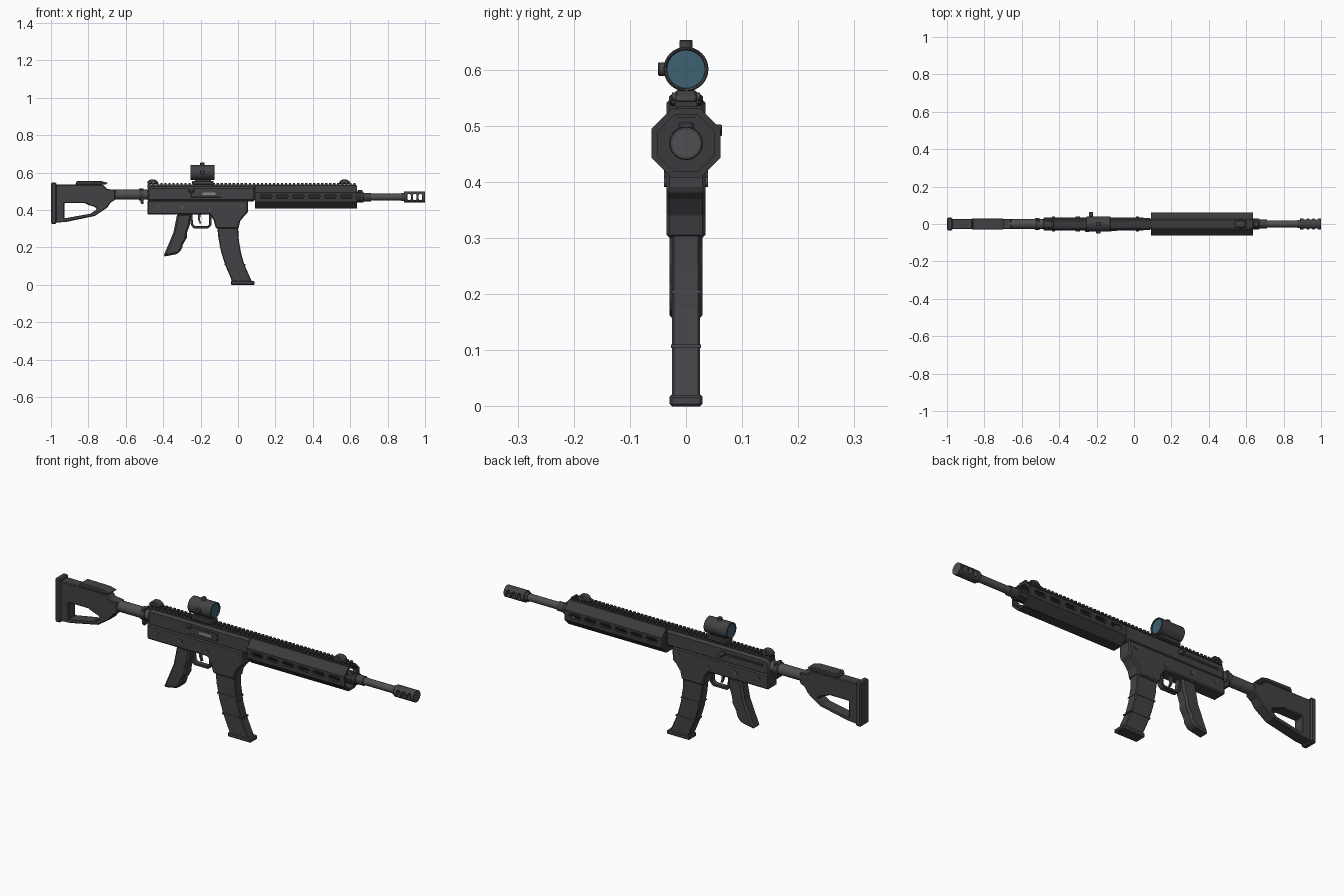
import bpy, bmesh, math
from mathutils import Matrix, Vector

cube = bpy.data.objects.get("Cube")
if cube:
    bpy.data.objects.remove(cube, do_unlink=True)


def material(name, r, g, b):
    m = bpy.data.materials.new(name)
    m.use_nodes = True
    m.diffuse_color = (r, g, b, 1)
    m.node_tree.nodes["Principled BSDF"].inputs["Base Color"].default_value = (r, g, b, 1)
    return m


BODY = material("dark grey", 0.055, 0.055, 0.06)
GUARD = material("charcoal", 0.042, 0.043, 0.045)
BLACK = material("near black", 0.02, 0.02, 0.022)
STEEL = material("steel grey", 0.08, 0.08, 0.085)
BOLT = material("light grey", 0.25, 0.25, 0.25)
LENS = material("blue lens", 0.045, 0.12, 0.17)
AXIS = 0.469  # bore height


def finish(name, bm, mat, bevel=0.0, smooth=False):
    bmesh.ops.recalc_face_normals(bm, faces=bm.faces)
    me = bpy.data.meshes.new(name)
    bm.to_mesh(me)
    bm.free()
    ob = bpy.data.objects.new(name, me)
    bpy.context.collection.objects.link(ob)
    me.materials.append(mat)
    if smooth:
        bpy.ops.object.select_all(action='DESELECT')
        ob.select_set(True)
        bpy.context.view_layer.objects.active = ob
        bpy.ops.object.shade_smooth_by_angle(angle=math.radians(35))
    if bevel:
        mod = ob.modifiers.new("bevel", 'BEVEL')
        mod.width, mod.segments, mod.limit_method = bevel, 1, 'ANGLE'
    return ob


def prism(name, pts, half, mat, bevel=0.004, y=0.0):
    """Side profile in x, z extruded across the width."""
    bm = bmesh.new()
    f = bm.faces.new([bm.verts.new((x, y - half, z)) for x, z in pts])
    ext = bmesh.ops.extrude_face_region(bm, geom=[f])
    verts = [v for v in ext["geom"] if isinstance(v, bmesh.types.BMVert)]
    bmesh.ops.translate(bm, verts=verts, vec=(0, 2 * half, 0))
    return finish(name, bm, mat, bevel)


def boxes(name, spans, mat, bevel=0.0):
    """Boxes given as ((x0, x1), (y0, y1), (z0, z1)) in one mesh."""
    bm = bmesh.new()
    for s in spans:
        mid = Vector([(a + b) / 2 for a, b in s])
        size = [b - a for a, b in s]
        bmesh.ops.create_cube(bm, size=1, matrix=Matrix.Translation(mid) @ Matrix.Diagonal((*size, 1)))
    return finish(name, bm, mat, bevel)


def rod(name, start, end, r, mat, n=24, turn=0.0, bevel=0.0, r2=None):
    a, b = Vector(start), Vector(end)
    d = b - a
    rot = d.to_track_quat('Z', 'Y').to_matrix().to_4x4()
    bm = bmesh.new()
    bmesh.ops.create_cone(bm, cap_ends=True, segments=n, radius1=r, radius2=r if r2 is None else r2,
                          depth=d.length,
                          matrix=Matrix.Translation((a + b) / 2) @ rot @ Matrix.Rotation(turn, 4, 'Z'))
    return finish(name, bm, mat, bevel, n > 8)


def xrod(name, x0, x1, r, mat, z=AXIS, **kw):
    return rod(name, (x0, 0, z), (x1, 0, z), r, mat, **kw)


def capsule(x, z, w, h):
    """Rounded slot outline."""
    r = min(w, h) / 2
    dx, dz = w / 2 - r, h / 2 - r
    out = []
    for i in range(12):
        a = math.radians(15 + 30 * i)
        c, s = math.cos(a), math.sin(a)
        out.append((x + r * c + math.copysign(dx, c), z + r * s + math.copysign(dz, s)))
    return out


def cut(ob, cutters):
    """Subtract the cutters, then discard them."""
    for c in cutters:
        c.hide_render = True
        c.modifiers.clear()
        mod = ob.modifiers.new("cut", 'BOOLEAN')
        mod.operation, mod.solver, mod.object = 'DIFFERENCE', 'EXACT', c
        bpy.context.view_layer.objects.active = ob
        bpy.ops.object.modifier_move_to_index(modifier=mod.name, index=0)
        bpy.ops.object.modifier_apply(modifier=mod.name)
        bpy.data.objects.remove(c, do_unlink=True)


# Shoulder stock
stock = prism("stock", [(-0.975, 0.535), (-0.72, 0.535), (-0.7, 0.512), (-0.655, 0.508), (-0.655, 0.455),
                        (-0.68, 0.44), (-0.7, 0.412), (-0.765, 0.368), (-0.92, 0.336), (-0.975, 0.332)],
              0.028, BODY)
cut(stock, [prism("stock_hole", [(-0.928, 0.437), (-0.82, 0.437), (-0.795, 0.425), (-0.762, 0.415),
                                 (-0.755, 0.402), (-0.79, 0.38), (-0.928, 0.355)], 0.1, BODY, 0)])
boxes("butt_pad", [((-1.0, -0.97), (-0.035, 0.035), (0.325, 0.547))], BODY, 0.006)
prism("cheek_rest", [(-0.87, 0.535), (-0.862, 0.556), (-0.73, 0.554), (-0.695, 0.545), (-0.71, 0.535)], 0.03, BODY)
xrod("buffer_tube", -0.68, -0.48, 0.027, STEEL, z=0.483)
xrod("tube_nut", -0.53, -0.505, 0.032, BODY, z=0.483, n=16)
prism("sling_plate", [(-0.522, 0.515), (-0.505, 0.515), (-0.505, 0.43), (-0.522, 0.435)], 0.025, BODY)

# Receiver
prism("upper_receiver", [(-0.485, 0.445), (-0.485, 0.512), (-0.47, 0.526), (0.092, 0.526), (0.092, 0.445)],
      0.033, BODY, 0.01)
prism("lower_receiver", [(-0.485, 0.452), (0.055, 0.452), (0.053, 0.385), (0.035, 0.37), (0.012, 0.34),
                         (0.002, 0.3), (-0.118, 0.3), (-0.13, 0.345), (-0.15, 0.376), (-0.485, 0.376)],
      0.035, BODY, 0.006)
boxes("port_cover", [((-0.25, -0.09), (-0.037, -0.03), (0.468, 0.505))], BODY, 0.002)
boxes("bolt", [((-0.19, -0.12), (-0.039, -0.032), (0.48, 0.494))], BOLT)
boxes("handle_slot", [((-0.45, -0.22), (0.03, 0.034), (0.485, 0.499))], BLACK)
rod("charging_handle", (-0.23, 0.03, 0.492), (-0.23, 0.064, 0.492), 0.011, BODY, n=12, bevel=0.002)
for side in (-1, 1):
    for label, x, z, r in (("rear_pin", -0.43, 0.42, 0.008), ("front_pin", 0.02, 0.425, 0.008),
                           ("selector", -0.3, 0.415, 0.012), ("release_button", -0.15, 0.4, 0.009)):
        rod(label, (x, side * 0.03, z), (x, side * 0.039, z), r, STEEL, n=12)
boxes("shell_deflector", [((-0.265, -0.235), (-0.042, -0.03), (0.493, 0.515))], BODY, 0.005)

# Pistol grip, trigger and guard
prism("pistol_grip", [(-0.325, 0.38), (-0.25, 0.38), (-0.258, 0.32), (-0.272, 0.28), (-0.274, 0.25),
                      (-0.295, 0.215), (-0.3, 0.19), (-0.322, 0.165), (-0.4, 0.15), (-0.385, 0.185),
                      (-0.345, 0.28)], 0.029, BODY, 0.009)
guard = prism("trigger_guard", [(-0.258, 0.38), (-0.252, 0.32), (-0.238, 0.302), (-0.158, 0.302),
                                (-0.143, 0.318), (-0.143, 0.38)], 0.014, BODY, 0.002)
cut(guard, [prism("guard_hole", [(-0.246, 0.39), (-0.24, 0.325), (-0.232, 0.314), (-0.164, 0.314),
                                 (-0.155, 0.322), (-0.155, 0.39)], 0.1, BODY, 0)])
prism("trigger", [(-0.215, 0.38), (-0.198, 0.38), (-0.204, 0.35), (-0.197, 0.328), (-0.205, 0.326),
                  (-0.214, 0.35)], 0.007, STEEL, 0.001)

# Curved magazine with ribs and a base plate
rear = [(-0.112, 0.32), (-0.105, 0.25), (-0.09, 0.175), (-0.07, 0.11), (-0.03, 0.015)]
front = [(0.0, 0.32), (0.003, 0.25), (0.015, 0.175), (0.033, 0.11), (0.075, 0.015)]
prism("magazine", rear + front[::-1], 0.025, BODY, 0.004)
for x, z in ((-0.1, 0.207), (-0.072, 0.11)):
    prism("magazine_rib", [(x, z), (x + 0.111, z), (x + 0.113, z - 0.006), (x + 0.002, z - 0.006)], 0.027, BODY, 0)
prism("magazine_base", [(-0.038, 0.0), (0.09, 0.0), (0.088, 0.02), (-0.038, 0.022)], 0.029, BODY, 0.004)

# Hollow eight-sided handguard with a row of slots on each side
flat = 0.0615 / math.cos(math.pi / 8)
handguard = xrod("handguard", 0.092, 0.637, flat, GUARD, n=8, turn=math.pi / 8)
cut(handguard, [xrod("handguard_bore", 0.11, 0.7, flat - 0.012, BLACK, n=8, turn=math.pi / 8)]
    + [prism("slot", capsule(0.15 + 0.0857 * i, 0.472, 0.062, 0.022), 0.1, BLACK, 0) for i in range(6)])

# Barrel, gas block and muzzle brake
xrod("inner_barrel", 0.1, 0.66, 0.03, BLACK)
xrod("barrel", 0.6, 0.9, 0.018, STEEL)
xrod("gas_block", 0.615, 0.672, 0.031, BODY, n=8, turn=math.pi / 8, bevel=0.003)
boxes("gas_block_top", [((0.64, 0.665), (-0.014, 0.014), (0.48, 0.506))], BODY, 0.003)
xrod("barrel_collar", 0.672, 0.71, 0.023, BODY)
xrod("brake_collar", 0.875, 0.892, 0.022, BODY)
brake = xrod("muzzle_brake", 0.888, 1.0, 0.029, BODY, bevel=0.003)
cut(brake, [prism("vent", capsule(0.915 + 0.03 * i, AXIS, 0.02, 0.034), 0.1, BLACK, 0) for i in range(3)])
xrod("muzzle_face", 0.995, 1.0005, 0.024, STEEL)

# Toothed top rail
teeth = [((x, x + 0.012), (-0.02, 0.02), (0.53, 0.543)) for x in [-0.48 + 0.0215 * i for i in range(52)]]
boxes("top_rail", [((-0.485, 0.632), (-0.016, 0.016), (0.515, 0.535))] + teeth, GUARD)

# Folded sights
for label, x in (("rear_sight", -0.456), ("front_sight", 0.57)):
    prism(label, [(x - 0.03, 0.54), (x - 0.03, 0.549), (x - 0.015, 0.563), (x + 0.012, 0.563),
                  (x + 0.028, 0.552), (x + 0.028, 0.54)], 0.02, BODY, 0.004)
    rod(label + "_pivot", (x, -0.025, 0.552), (x, 0.025, 0.552), 0.007, STEEL, n=12)

# Optic with mount, turrets and lenses
boxes("optic_mount", [((-0.245, -0.13), (-0.026, 0.026), (0.536, 0.556))], BODY, 0.004)
boxes("optic_neck", [((-0.23, -0.145), (-0.014, 0.014), (0.55, 0.575))], BODY)
optic = xrod("optic_tube", -0.255, -0.125, 0.04, BODY, z=0.601, n=32, bevel=0.002)
cut(optic, [xrod("optic_bore", a, b, 0.034, BLACK, z=0.601, n=32) for a, b in ((-0.3, -0.247), (-0.133, -0.1))])
xrod("rear_lens", -0.249, -0.245, 0.0338, LENS, z=0.601, n=32)
xrod("front_lens", -0.135, -0.131, 0.0338, LENS, z=0.601, n=32)
rod("top_turret", (-0.19, 0, 0.63), (-0.19, 0, 0.653), 0.012, BODY, n=16, bevel=0.002)
rod("side_turret", (-0.19, -0.03, 0.601), (-0.19, -0.05, 0.601), 0.012, BODY, n=16, bevel=0.002)
